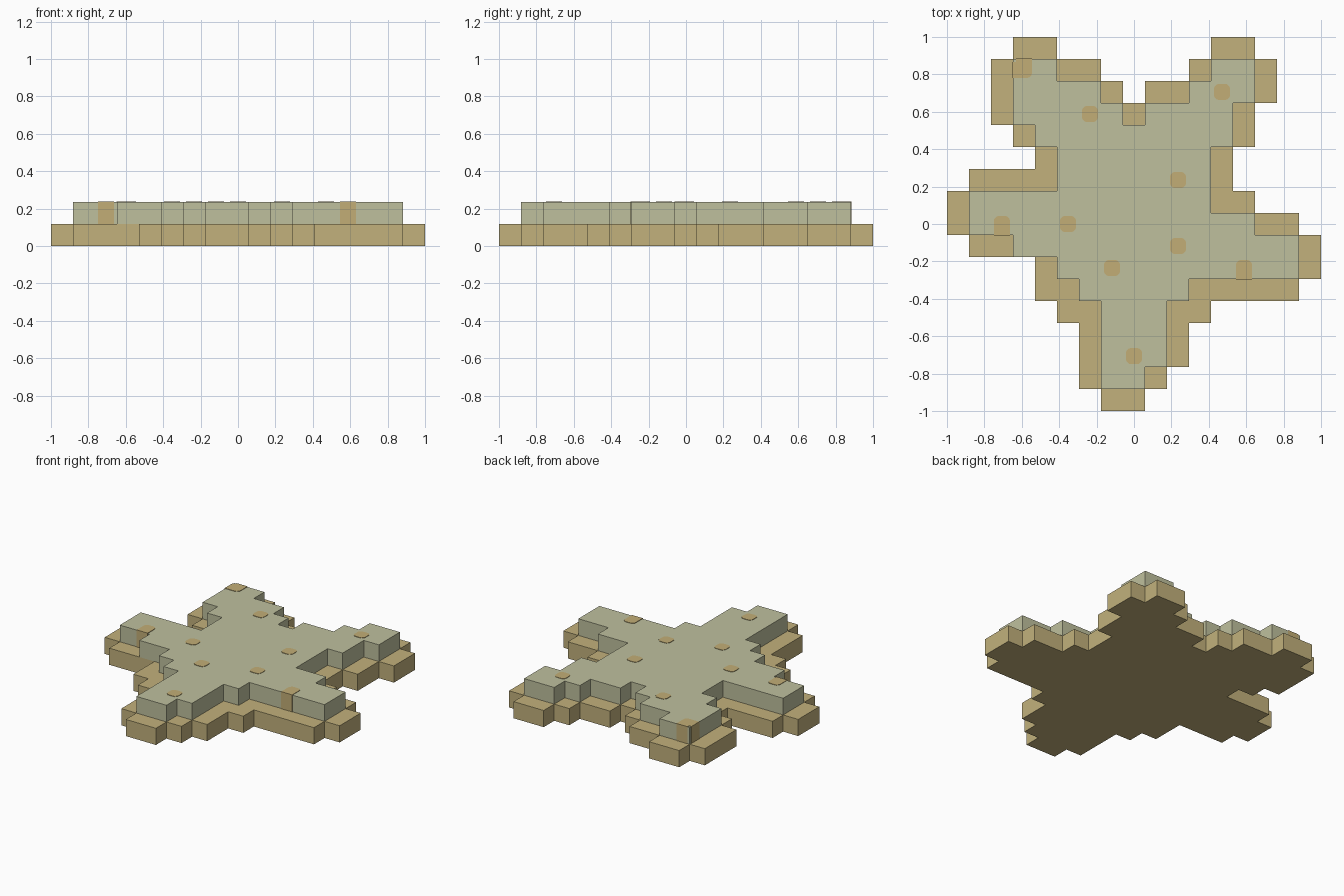
import bpy, bmesh, math
from mathutils import Matrix

cube = bpy.data.objects.get("Cube")
if cube:
    bpy.data.objects.remove(cube, do_unlink=True)

U = 2 / 17          # one grid cell
TOP = 2 * U         # height of the upper surface


def material(name, rgb):
    lin = [((c / 255 + 0.055) / 1.055) ** 2.4 for c in rgb] + [1]
    m = bpy.data.materials.new(name)
    m.use_nodes = True
    m.diffuse_color = lin
    bsdf = m.node_tree.nodes["Principled BSDF"]
    bsdf.inputs["Base Color"].default_value = lin
    bsdf.inputs["Roughness"].default_value = 0.9
    return m


SAND = material("sand", (194, 177, 124))
SAGE = material("sage", (191, 192, 158))
OCHRE = material("ochre", (194, 174, 118))


def finish(name, bm, mat):
    bmesh.ops.recalc_face_normals(bm, faces=bm.faces)
    me = bpy.data.meshes.new(name)
    bm.to_mesh(me)
    bm.free()
    me.materials.append(mat)
    ob = bpy.data.objects.new(name, me)
    bpy.context.collection.objects.link(ob)
    return ob


def slab(name, rows, first, z, mat):
    """Extrude runs of grid cells, one list of (start, end) per row from the back."""
    bm = bmesh.new()
    verts = {}

    def vert(i, j):
        if (i, j) not in verts:
            verts[i, j] = bm.verts.new((-1 + i * U, 1 - j * U, z))
        return verts[i, j]

    for j, runs in enumerate(rows, first):
        for a, b in runs:
            for i in range(a, b + 1):
                bm.faces.new((vert(i, j), vert(i, j + 1), vert(i + 1, j + 1), vert(i + 1, j)))
    up = bmesh.ops.extrude_face_region(bm, geom=bm.faces[:])
    bmesh.ops.translate(bm, vec=(0, 0, U),
                        verts=[g for g in up["geom"] if isinstance(g, bmesh.types.BMVert)])
    bmesh.ops.recalc_face_normals(bm, faces=bm.faces)
    bmesh.ops.dissolve_limit(bm, angle_limit=0.02, verts=bm.verts[:], edges=bm.edges[:])
    return finish(name, bm, mat)


# Stepped base layer
slab("base_layer", [
    [(3, 4), (12, 13)], [(2, 6), (11, 14)], [(2, 7), (9, 14)], [(2, 13)], [(3, 13)],
    [(4, 12)], [(1, 12)], [(0, 13)], [(0, 15)], [(1, 16)], [(4, 16)], [(4, 15)],
    [(5, 11)], [(6, 10)], [(6, 10)], [(6, 9)], [(7, 8)]], 0, 0, SAND)

# Smaller upper layer, beginning one row in
slab("upper_layer", [
    [(3, 4), (12, 13)], [(3, 6), (11, 13)], [(3, 7), (9, 12)], [(4, 12)], [(5, 11)],
    [(5, 11)], [(1, 11)], [(1, 13)], [(3, 15)], [(5, 15)], [(6, 10)],
    [(7, 9)], [(7, 9)], [(7, 9)], [(7, 8)]], 1, U, SAGE)

R = 0.043           # half width of a spot
T = 0.003           # how far a plate stands out


def box(bm, lo, hi):
    mid = [(a + b) / 2 for a, b in zip(lo, hi)]
    size = [b - a for a, b in zip(lo, hi)]
    bmesh.ops.create_cube(bm, size=1, matrix=Matrix.Translation(mid) @ Matrix.Diagonal((*size, 1)))


def spot(col, row, edges=()):
    """Rounded square in the middle of a cell, running over the given edges."""
    x, y = -1 + (col + 0.5) * U, 1 - (row + 0.5) * U
    bm = bmesh.new()
    ring = []
    for k in range(16):
        a = math.tau * (k + 0.5) / 16
        c, s = math.cos(a), math.sin(a)
        r = R / (c ** 4 + s ** 4) ** 0.25
        ring.append(bm.verts.new((x + r * c, y + r * s, TOP - T)))
    top = bmesh.ops.extrude_face_region(bm, geom=[bm.faces.new(ring)])
    bmesh.ops.translate(bm, vec=(0, 0, 2 * T),
                        verts=[g for g in top["geom"] if isinstance(g, bmesh.types.BMVert)])
    h = U / 2
    for dx, dy in edges:
        # strip from the spot to the rim, then a stripe down the wall
        ex, ey = x + dx * (h + T), y + dy * (h + T)
        wx, wy = (0 if dx else R), (0 if dy else R)
        box(bm, (min(x, ex) - wx, min(y, ey) - wy, TOP - T),
            (max(x, ex) + wx, max(y, ey) + wy, TOP + T))
        cx, cy = x + dx * h, y + dy * h
        box(bm, (cx - (wx or T), cy - (wy or T), U),
            (cx + (wx or T), cy + (wy or T), TOP + T))
    finish("spot", bm, OCHRE)


# Scattered spots
for col, row in [(12, 2), (6, 3), (10, 6), (5, 8), (10, 9), (7, 10), (8, 14)]:
    spot(col, row)
spot(2, 8, [(0, -1)])
spot(13, 10, [(0, -1)])
spot(3, 1, [(-1, 0), (0, 1)])
